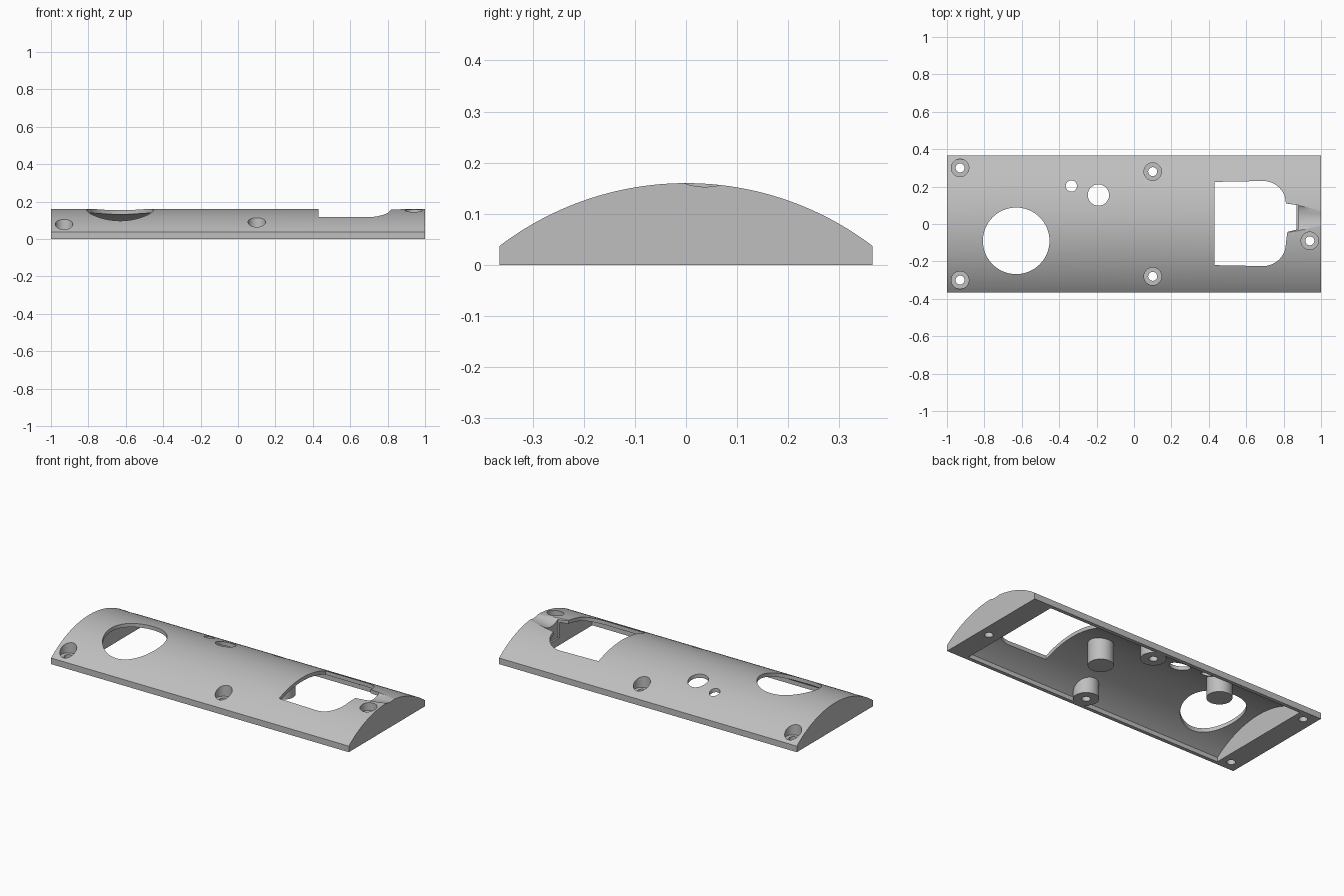
import bpy
import bmesh
import math
from mathutils import Matrix

old = bpy.data.objects.get("Cube")
if old:
    bpy.data.objects.remove(old, do_unlink=True)

HALF_WIDTH, APEX, RADIUS, WALL = 0.365, 0.16, 0.603, 0.022
CENTER_Z = APEX - RADIUS

grey = bpy.data.materials.new("plain grey")
grey.use_nodes = True
colour = (0.52, 0.52, 0.52, 1)
grey.diffuse_color = colour
grey.node_tree.nodes["Principled BSDF"].inputs["Base Color"].default_value = colour


def make_object(name, bm):
    bmesh.ops.recalc_face_normals(bm, faces=bm.faces)
    mesh = bpy.data.meshes.new(name)
    bm.to_mesh(mesh)
    bm.free()
    obj = bpy.data.objects.new(name, mesh)
    bpy.context.collection.objects.link(obj)
    mesh.materials.append(grey)
    return obj


def prism(name, points, direction):
    """Extrude a closed outline along a direction."""
    bm = bmesh.new()
    face = bm.faces.new([bm.verts.new(p) for p in points])
    ext = bmesh.ops.extrude_face_region(bm, geom=[face])
    moved = [v for v in ext["geom"] if isinstance(v, bmesh.types.BMVert)]
    bmesh.ops.translate(bm, verts=moved, vec=direction)
    return make_object(name, bm)


def arched_prism(name, half_x, half_y, radius, bottom, steps=64):
    """Flat-bottomed bar with a circular arched top."""
    points = [(-half_x, -half_y, bottom), (-half_x, half_y, bottom)]
    limit = math.asin(half_y / radius)
    for i in range(steps + 1):
        a = limit * (1 - 2 * i / steps)
        points.append((-half_x, radius * math.sin(a), CENTER_Z + radius * math.cos(a)))
    return prism(name, points, (2 * half_x, 0, 0))


def cylinder(name, x, y, radius, bottom, top, sides=40):
    bm = bmesh.new()
    bmesh.ops.create_cone(bm, cap_ends=True, segments=sides, radius1=radius,
                          radius2=radius, depth=top - bottom,
                          matrix=Matrix.Translation((x, y, (top + bottom) / 2)))
    return make_object(name, bm)


def cut(target, cutter):
    """Subtract a cutter and discard it."""
    mod = target.modifiers.new("cut", "BOOLEAN")
    mod.operation, mod.solver, mod.object = "DIFFERENCE", "EXACT", cutter
    bpy.context.view_layer.objects.active = target
    bpy.ops.object.modifier_apply(modifier=mod.name)
    bpy.data.objects.remove(cutter, do_unlink=True)


# Arched cover and the hollow below it, which leaves thick end walls
cover = arched_prism("arched_cover", 1, HALF_WIDTH, RADIUS, 0)
cavity = arched_prism("cavity", 0.87, HALF_WIDTH - WALL, RADIUS - WALL, -0.1)

# Posts are kept solid by removing them from the cavity
for x, y in [(0.1, 0.28), (0.1, -0.28), (0.27, 0.045), (-0.44, 0.187)]:
    cut(cavity, cylinder("post", x, y, 0.07, 0, 0.5))
cut(cover, cavity)

# Screw holes with counterbores
screws = [(-0.93, 0.3, 0.04), (-0.93, -0.3, 0.04), (0.1, 0.28, 0.045),
          (0.1, -0.28, 0.045), (0.94, -0.09, 0.11)]
for x, y, floor in screws:
    cut(cover, cylinder("counterbore", x, y, 0.047, floor, 0.5))
    cut(cover, cylinder("screw_hole", x, y, 0.024, -0.1, 0.5))

# Round openings in the roof
for x, y, r in [(-0.63, -0.09, 0.178), (-0.19, 0.155, 0.057), (-0.335, 0.203, 0.03)]:
    cut(cover, cylinder("round_opening", x, y, r, 0.045, 0.5, 64))

# Large window with rounded corners and a narrow neck at one end
outline = [(0.43, 0.225)]
for i in range(11):
    a = math.pi / 2 * (1 - i / 10)
    outline.append((0.69 + 0.122 * math.cos(a), 0.11 + 0.12 * math.sin(a)))
outline += [(0.88, 0.10), (0.88, -0.027), (0.82, -0.042)]
for i in range(11):
    a = -math.pi / 2 * i / 10
    outline.append((0.69 + 0.122 * math.cos(a), -0.105 + 0.12 * math.sin(a)))
outline.append((0.43, -0.22))
cut(cover, prism("window", [(x, y, 0.045) for x, y in outline], (0, 0, 0.4)))

# Shallow sloping groove from the neck to the end
bm = bmesh.new()
tilt = Matrix.Rotation(math.pi / 2 - math.atan(0.15), 4, "Y")
bmesh.ops.create_cone(bm, cap_ends=True, segments=96, radius1=0.12, radius2=0.12,
                      depth=0.4, matrix=Matrix.Translation((1, 0.037, 0.274)) @ tilt)
cut(cover, make_object("groove", bm))

bpy.ops.object.select_all(action="DESELECT")
cover.select_set(True)
bpy.context.view_layer.objects.active = cover
bpy.ops.object.shade_smooth_by_angle(angle=math.radians(30))
